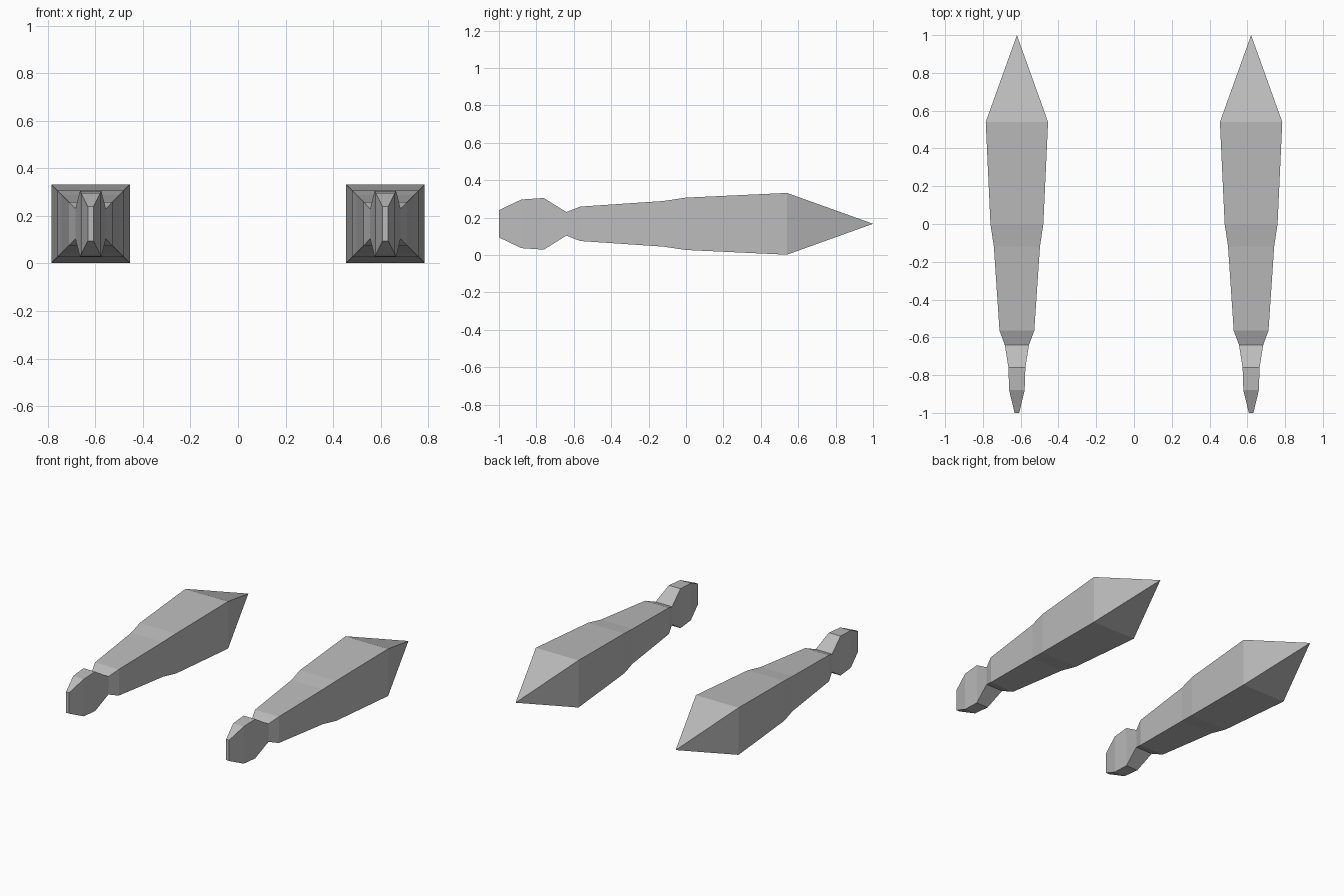
import bpy
import bmesh

if "Cube" in bpy.data.objects:
    bpy.data.objects.remove(bpy.data.objects["Cube"])

CENTER_X, CENTER_Z = 0.62, 0.167

# Rectangular cross-sections: y, half width, half height
SECTIONS = [
    (-1.00, 0.012, 0.073),
    (-0.88, 0.041, 0.130),
    (-0.76, 0.045, 0.138),
    (-0.64, 0.064, 0.063),
    (-0.565, 0.092, 0.092),
    (-0.12, 0.122, 0.122),
    (0.00, 0.140, 0.140),
    (0.54, 0.165, 0.165),
]
TIP_Y = 1.0

grey = bpy.data.materials.new("plain grey")
grey.diffuse_color = (0.5, 0.5, 0.5, 1)
grey.use_nodes = True
grey.node_tree.nodes["Principled BSDF"].inputs["Base Color"].default_value = grey.diffuse_color


def make_spike(name, x):
    bm = bmesh.new()
    rings = [[bm.verts.new((sx * w, y, sz * h))
              for sx, sz in ((-1, -1), (1, -1), (1, 1), (-1, 1))]
             for y, w, h in SECTIONS]
    # Narrow tail end
    bm.faces.new(rings[0])
    # Tapered body
    for a, b in zip(rings, rings[1:]):
        for i in range(4):
            j = (i + 1) % 4
            bm.faces.new((a[i], a[j], b[j], b[i]))
    # Pointed tip
    tip = bm.verts.new((0, TIP_Y, 0))
    for i in range(4):
        bm.faces.new((rings[-1][i], rings[-1][(i + 1) % 4], tip))
    bmesh.ops.recalc_face_normals(bm, faces=bm.faces)
    mesh = bpy.data.meshes.new(name)
    bm.to_mesh(mesh)
    bm.free()
    mesh.materials.append(grey)
    obj = bpy.data.objects.new(name, mesh)
    obj.location = (x, 0, CENTER_Z)
    bpy.context.collection.objects.link(obj)


make_spike("left_spike", -CENTER_X)
make_spike("right_spike", CENTER_X)
